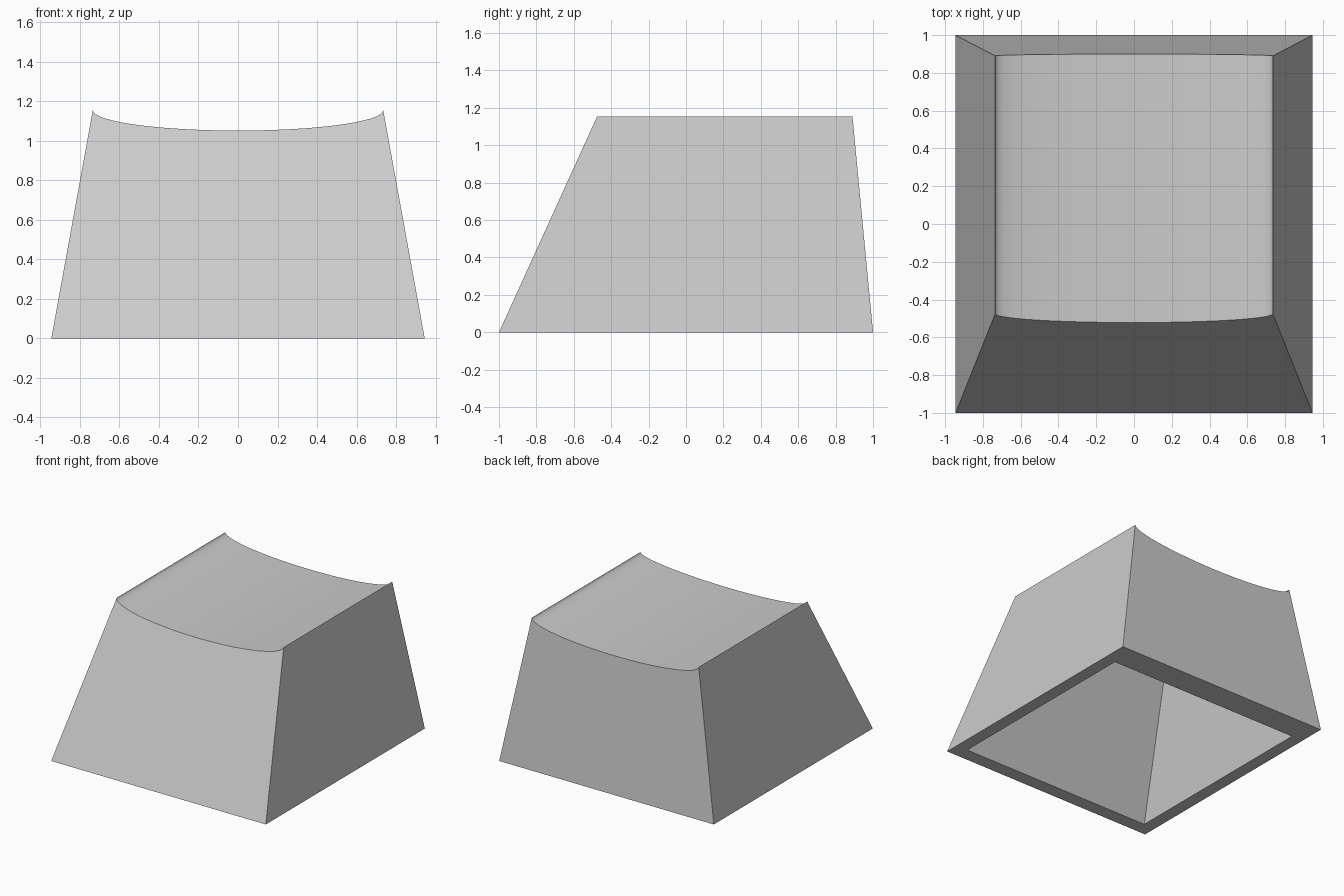
import bpy, bmesh, math

cube = bpy.data.objects.get("Cube")
if cube:
    bpy.data.objects.remove(cube, do_unlink=True)

grey = bpy.data.materials.new("light_grey")
grey.use_nodes = True
colour = (0.6, 0.6, 0.6, 1)
grey.diffuse_color = colour
grey.node_tree.nodes["Principled BSDF"].inputs["Base Color"].default_value = colour

HEIGHT, DIP, TOP_X, BASE_X = 1.155, 0.103, 0.735, 0.945
SEGMENTS = 48
CEILING = 0.95
bm = bmesh.new()


def ring(points):
    return [bm.verts.new(p) for p in points]


def bridge(a, b):
    for i in range(len(a)):
        j = (i + 1) % len(a)
        bm.faces.new((a[i], a[j], b[j], b[i]))


def rectangle(half_x, front, back, z):
    return [(-half_x, front, z), (half_x, front, z),
            (half_x, back, z), (-half_x, back, z)]


# Outer shell: front and back outlines with an elliptical scoop on top
outline = [(-BASE_X, 0), (BASE_X, 0)]
for i in range(SEGMENTS + 1):
    t = math.pi * i / SEGMENTS
    outline.append((TOP_X * math.cos(t), HEIGHT - DIP * math.sin(t)))
front = ring((x, -1 + z * 0.525 / HEIGHT, z) for x, z in outline)
back = ring((x, 1 - z * 0.11 / HEIGHT, z) for x, z in outline)
bm.faces.new(front)
bm.faces.new(back)
for i in range(1, len(front)):
    j = (i + 1) % len(front)
    bm.faces.new((front[i], front[j], back[j], back[i]))

# Bottom rim and hollow inside
mouth = ring(rectangle(0.845, -0.89, 0.79, 0))
roof = ring(rectangle(0.67, -0.46, 0.79, CEILING))
bridge([front[0], front[1], back[1], back[0]], mouth)
bridge(mouth, roof)
bm.faces.new(roof)
bmesh.ops.recalc_face_normals(bm, faces=bm.faces)

mesh = bpy.data.meshes.new("keycap_shell")
bm.to_mesh(mesh)
bm.free()
mesh.materials.append(grey)
shell = bpy.data.objects.new("keycap_shell", mesh)
bpy.context.collection.objects.link(shell)

# Smooth scoop, crisp edges
bpy.ops.object.select_all(action="DESELECT")
shell.select_set(True)
bpy.context.view_layer.objects.active = shell
bpy.ops.object.shade_smooth_by_angle(angle=math.radians(25))
